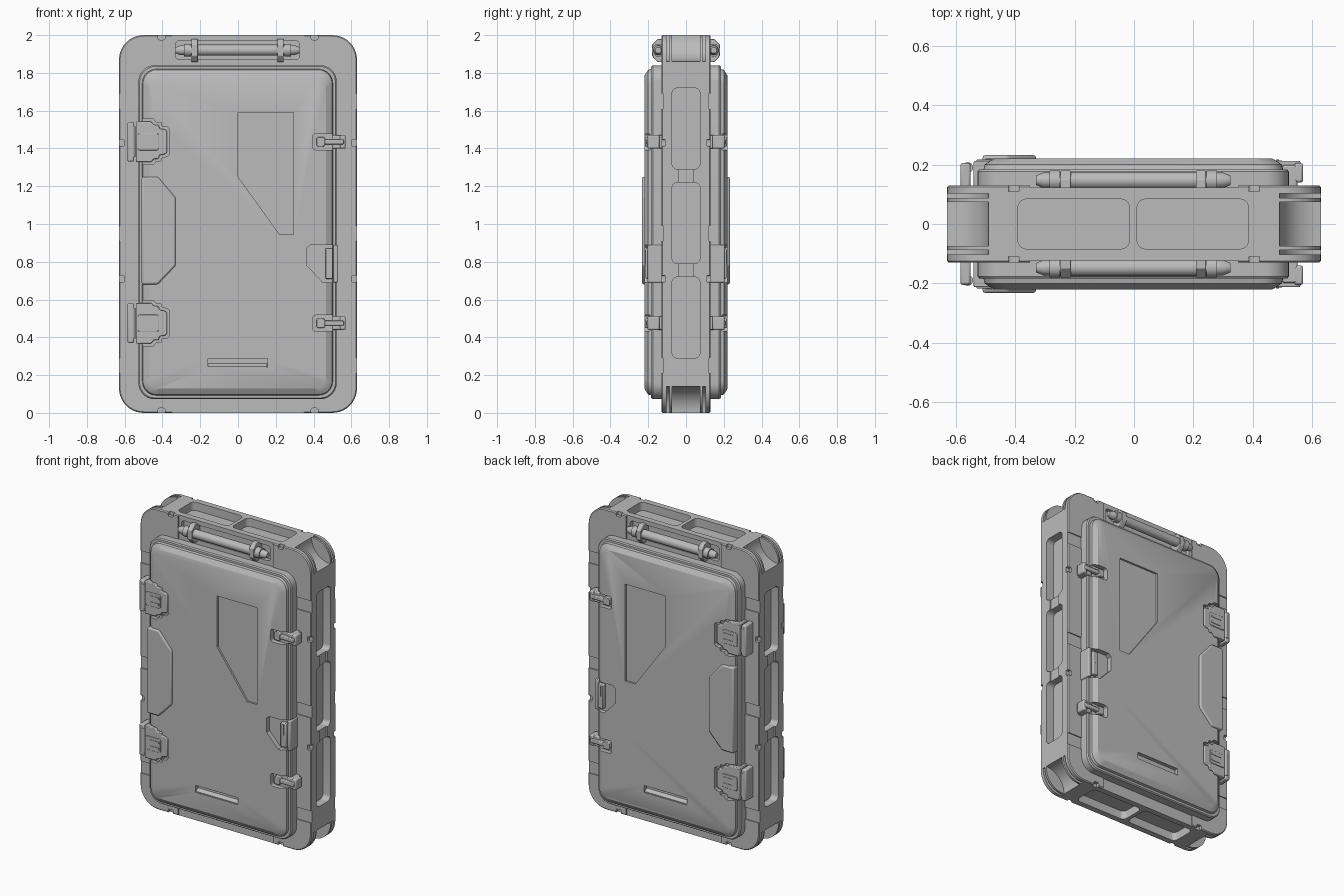
import bpy, bmesh
from math import sin, cos, pi

cube = bpy.data.objects.get("Cube")
if cube:
    bpy.data.objects.remove(cube, do_unlink=True)

grey = bpy.data.materials.new("grey_metal")
grey.use_nodes = True
grey.diffuse_color = (0.5, 0.5, 0.5, 1)
grey.node_tree.nodes["Principled BSDF"].inputs["Base Color"].default_value = grey.diffuse_color


# Outlines
def rect(a0, a1, b0, b1, r=0.0, n=6):
    if r <= 0:
        return [(a0, b0), (a1, b0), (a1, b1), (a0, b1)]
    corners = [(a1 - r, b1 - r), (a0 + r, b1 - r), (a0 + r, b0 + r), (a1 - r, b0 + r)]
    return [(ca + r * cos((q + k / n) * pi / 2), cb + r * sin((q + k / n) * pi / 2))
            for q, (ca, cb) in enumerate(corners) for k in range(n + 1)]


def circle(ca, cb, r, n=24):
    return [(ca + r * cos(2 * pi * k / n), cb + r * sin(2 * pi * k / n)) for k in range(n)]


# Solid through matching outlines; axis y measures depth towards the front
PLACE = {"x": lambda a, b, d: (d, a, b),
         "y": lambda a, b, d: (a, -d, b),
         "z": lambda a, b, d: (a, b, d)}


def loft(name, layers, axis="y"):
    bm = bmesh.new()
    rings = [[bm.verts.new(PLACE[axis](a, b, d)) for a, b in pts] for pts, d in layers]
    for low, high in zip(rings, rings[1:]):
        for i in range(len(low)):
            j = (i + 1) % len(low)
            bm.faces.new((low[i], low[j], high[j], high[i]))
    bm.faces.new(rings[0])
    bm.faces.new(rings[-1])
    bmesh.ops.recalc_face_normals(bm, faces=bm.faces[:])
    mesh = bpy.data.meshes.new(name)
    bm.to_mesh(mesh)
    bm.free()
    mesh.materials.append(grey)
    obj = bpy.data.objects.new(name, mesh)
    bpy.context.collection.objects.link(obj)
    return obj


def prism(name, pts, d0, d1, axis="y"):
    return loft(name, [(pts, d0), (pts, d1)], axis)


def cut(obj, pts, d0, d1, axis="y"):
    cutter = prism("cutter", pts, d0, d1, axis)
    cutter.hide_render = True
    mod = obj.modifiers.new("cut", "BOOLEAN")
    mod.operation = "DIFFERENCE"
    mod.solver = "EXACT"
    mod.object = cutter
    bpy.context.view_layer.objects.active = obj
    bpy.ops.object.modifier_apply(modifier=mod.name)
    bpy.data.objects.remove(cutter, do_unlink=True)


def finish(obj, bevel=0.0, mirror=True):
    if bevel:
        mod = obj.modifiers.new("bevel", "BEVEL")
        mod.width = bevel
        mod.segments = 2
        mod.limit_method = "ANGLE"
    if mirror:
        mod = obj.modifiers.new("mirror", "MIRROR")
        mod.use_axis = (False, True, False)
    bpy.ops.object.select_all(action="DESELECT")
    obj.select_set(True)
    bpy.context.view_layer.objects.active = obj
    bpy.ops.object.shade_smooth_by_angle(angle=pi / 6)


def part(name, pts, d0, d1, bevel=0.0, axis="y"):
    finish(prism(name, pts, d0, d1, axis), bevel)


# Outer frame
W, H, D = 0.63, 2.0, 0.13
outer = rect(-W, W, 0, H, 0.13, 10)
inner = rect(-W + 0.006, W - 0.006, 0.006, H - 0.006, 0.124, 10)
frame = loft("frame", [(inner, -D), (outer, -D + 0.006), (outer, D - 0.006), (inner, D)])
for s in (-1, 1):
    # side pockets and the shallow channels joining them
    for z in (0.505, 1.005, 1.505):
        cut(frame, rect(-0.074, 0.074, z - 0.215, z + 0.215, 0.03), s * 0.575, s * 0.7, "x")
    for z in (0.755, 1.255):
        cut(frame, rect(-0.04, 0.04, z - 0.05, z + 0.05), s * 0.622, s * 0.7, "x")
    # end pockets on top and bottom
    for x in (-0.203, 0.198):
        cut(frame, rect(x - 0.188, x + 0.188, -0.084, 0.084, 0.03), 1 + s * 0.945, 1 + s * 1.1, "z")
    # scooped corners with ribs
    for z in (0, H):
        scoop = circle(s * W, z, 0.14, 40)
        cut(frame, scoop, -0.074, 0.074)
        for y in (-0.095, 0.095):
            cut(frame, scoop, y - 0.008, y + 0.008)
    # faces: end panels, side steps, handle recess, edge notches
    cut(frame, rect(-0.35, 0.35, 1.8, 2.1), s * 0.123, s * 0.2)
    cut(frame, rect(-0.35, 0.35, -0.1, 0.1), s * 0.123, s * 0.2)
    cut(frame, rect(-0.33, 0.325, 1.87, 1.97, 0.02), s * 0.095, s * 0.2)
    for e in (-1, 1):
        for z in (0.25, 0.95, 1.65):
            cut(frame, rect(e * 0.59 - 0.07, e * 0.59 + 0.07, z - 0.04, z + 0.04), s * 0.123, s * 0.2)
        for z in (0.71, 1.43):
            cut(frame, rect(e * W - 0.028, e * W + 0.028, z - 0.018, z + 0.018, 0.008, 3), s * 0.11, s * 0.2)
        for z in (0, H):
            cut(frame, rect(e * 0.405 - 0.018, e * 0.405 + 0.018, z - 0.025, z + 0.025, 0.008, 3),
                s * 0.11, s * 0.2)
finish(frame, mirror=False)

# Door with a stepped, chamfered rim
def door_outline(i):
    return rect(-0.527 + i, 0.522 - i, 0.073 + i, 1.84 - i, 0.085 - i * 0.5, 8)


door = loft("door", [(door_outline(i), d) for i, d in (
    (0, 0.1), (0, 0.176), (0.006, 0.184), (0.02, 0.184), (0.024, 0.2), (0.036, 0.208), (0.055, 0.22))])
window = [(0, 1.59), (0.295, 1.59), (0.295, 0.945), (0.22, 0.945), (0, 1.25)]
pull = [(0.385, 0.89), (0.54, 0.89), (0.54, 0.69), (0.45, 0.69), (0.365, 0.78), (0.365, 0.875)]
cut(door, window, 0.207, 0.3)
cut(door, rect(-0.16, 0.155, 0.24, 0.287), 0.195, 0.3)
cut(door, pull, 0.188, 0.3)


# Hinge outline, stepped towards the door
def hinge_outline(z, g):
    half = [(-0.54 - g, 0.108), (-0.46 + g, 0.108), (-0.445 + g, 0.09), (-0.42 + g, 0.09),
            (-0.415 + g, 0.07), (-0.385 + g, 0.065), (-0.375 + g, 0.055)]
    return [(x, z + h + g) for x, h in half] + [(x, z - h - g) for x, h in reversed(half)]


LEVELS = (0.475, 1.435)
for z in LEVELS:
    cut(door, hinge_outline(z, 0.012), 0.192, 0.3)
    cut(door, rect(0.395, 0.6, z - 0.042, z + 0.042, 0.015), 0.19, 0.3)
finish(door)

# Slanted lip inside the lower slot
finish(loft("slot_lip", [(rect(-0.158, 0.153, 0.241, 0.265), 0.19),
                         (rect(-0.158, 0.153, 0.241, 0.246), 0.216)]))

# Guard plate on the hinge side
guard = [(-0.51, 1.25), (-0.425, 1.25), (-0.33, 1.14), (-0.33, 0.78), (-0.425, 0.68), (-0.51, 0.68)]
part("guard_plate", guard, 0.125, 0.232, 0.009)

# Pull grip
part("pull_grip", rect(0.462, 0.502, 0.71, 0.87), 0.15, 0.214, 0.005)
part("pull_slot_bar", rect(0.478, 0.488, 0.79, 0.86), 0.2, 0.217)
part("pull_end", rect(0.506, 0.53, 0.69, 0.89), 0.12, 0.205, 0.006)

for z in LEVELS:
    # Hinges
    part("hinge_leaf", hinge_outline(z, 0), 0.12, 0.213, 0.005)
    part("hinge_knuckle", rect(-0.585, -0.55, z - 0.105, z + 0.105), 0.12, 0.205, 0.008)
    part("hinge_pin", circle(-0.56, -0.19, 0.018, 16), z - 0.08, z + 0.08, axis="z")
    part("hinge_center", rect(-0.53, -0.42, z - 0.045, z + 0.045, 0.01, 3), 0.2, 0.218, 0.003)
    for h in (-0.02, 0.02):
        part("hinge_rib", rect(-0.5, -0.43, z + h - 0.006, z + h + 0.006), 0.21, 0.221)
    # Latches
    part("latch_base", rect(0.5, 0.55, z - 0.035, z + 0.035), 0.12, 0.198, 0.006)
    part("latch_catch", rect(0.54, 0.57, z - 0.036, z + 0.036), 0.14, 0.205, 0.008)
    part("latch_bar", rect(0.42, 0.56, z - 0.013, z + 0.013), 0.18, 0.213, 0.005)
    part("latch_knob", rect(0.415, 0.46, z - 0.026, z + 0.026, 0.012, 4), 0.18, 0.216, 0.004)

# Carry handle
stations = [(-0.33, 0.016), (-0.305, 0.026), (-0.285, 0.026), (-0.285, 0.034), (-0.25, 0.034), (-0.25, 0.029)]
stations += [(-x - 0.005, r) for x, r in reversed(stations)]
finish(loft("handle_bar", [(circle(-0.147, 1.92, r), x) for x, r in stations], "x"))
clamp = [(-0.09, 1.857), (-0.15, 1.857), (-0.18, 1.89), (-0.18, 1.95), (-0.15, 1.98), (-0.09, 1.98)]
for x in (-0.23, 0.225):
    part("handle_clamp", clamp, x - 0.017, x + 0.017, 0.003, axis="x")
